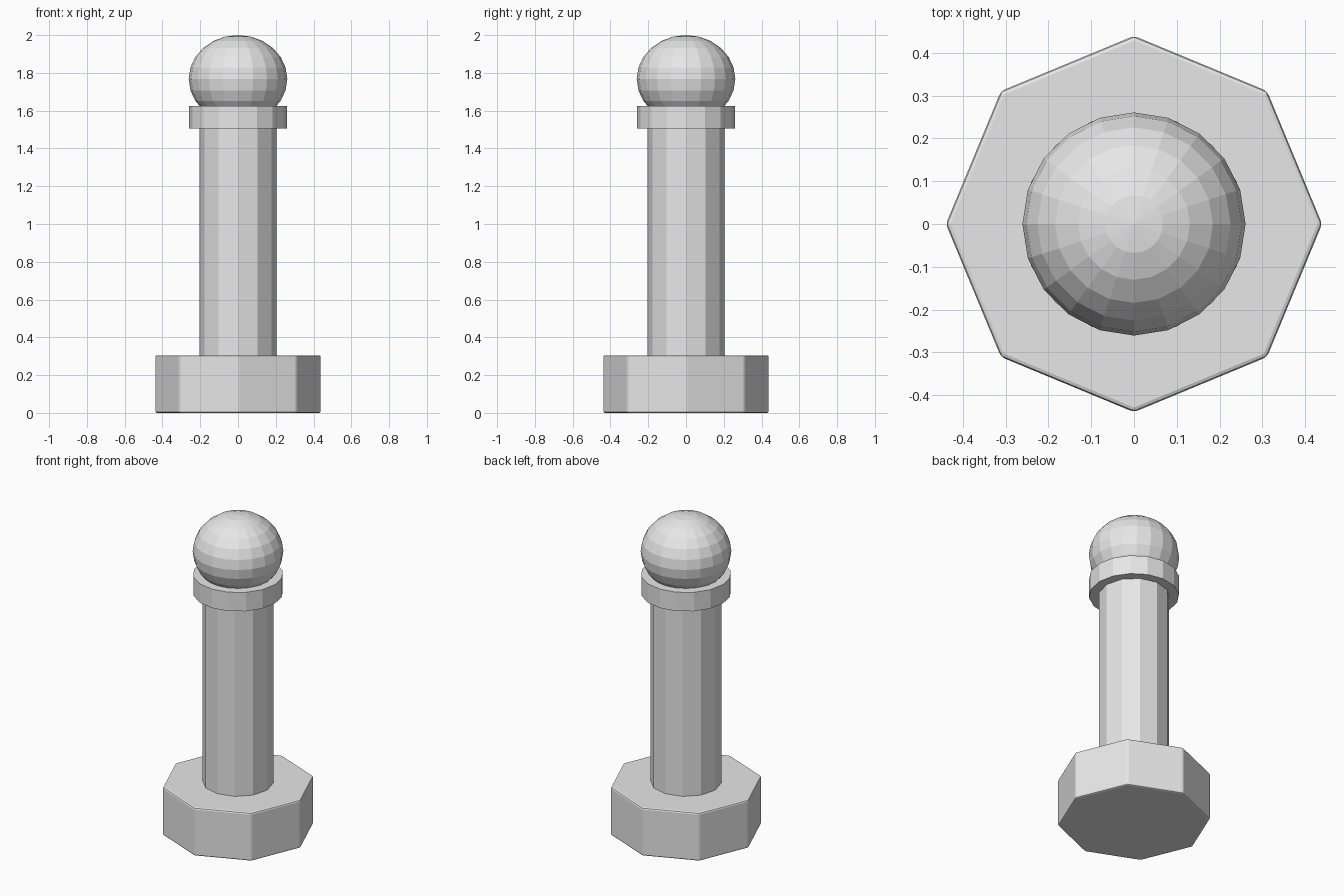
import bpy
import bmesh
from mathutils import Matrix

default = bpy.data.objects.get("Cube")
if default:
    bpy.data.objects.remove(default, do_unlink=True)

# Single plain material
grey = bpy.data.materials.new("light_grey")
grey.use_nodes = True
grey.diffuse_color = (0.8, 0.8, 0.8, 1)
for node in grey.node_tree.nodes:
    if node.type == "BSDF_PRINCIPLED":
        node.inputs["Base Color"].default_value = (0.8, 0.8, 0.8, 1)


def finish(name, bm):
    mesh = bpy.data.meshes.new(name)
    bmesh.ops.recalc_face_normals(bm, faces=bm.faces)
    bm.to_mesh(mesh)
    bm.free()
    mesh.materials.append(grey)
    obj = bpy.data.objects.new(name, mesh)
    bpy.context.collection.objects.link(obj)
    return obj


def prism(name, sides, radius, bottom, top):
    """Upright prism with a corner on each axis."""
    bm = bmesh.new()
    # Cone corners start on +y, which also lies on an axis for these side counts
    bmesh.ops.create_cone(bm, cap_ends=True, segments=sides,
                          radius1=radius, radius2=radius, depth=top - bottom,
                          matrix=Matrix.Translation((0, 0, (bottom + top) / 2)))
    return finish(name, bm)


# Octagonal foot with softened edges
base = prism("base", 8, 0.44, 0, 0.305)
bevel = base.modifiers.new("soft_edges", "BEVEL")
bevel.width = 0.01
bevel.segments = 2

# Column and the collar under the ball
prism("shaft", 12, 0.205, 0.29, 1.52)
prism("collar", 16, 0.26, 1.505, 1.625)

# Slightly flattened ball on top
bm = bmesh.new()
bmesh.ops.create_uvsphere(
    bm, u_segments=20, v_segments=12, radius=1,
    matrix=Matrix.Translation((0, 0, 1.768)) @ Matrix.Diagonal((0.261, 0.261, 0.232, 1)))
finish("ball", bm)
